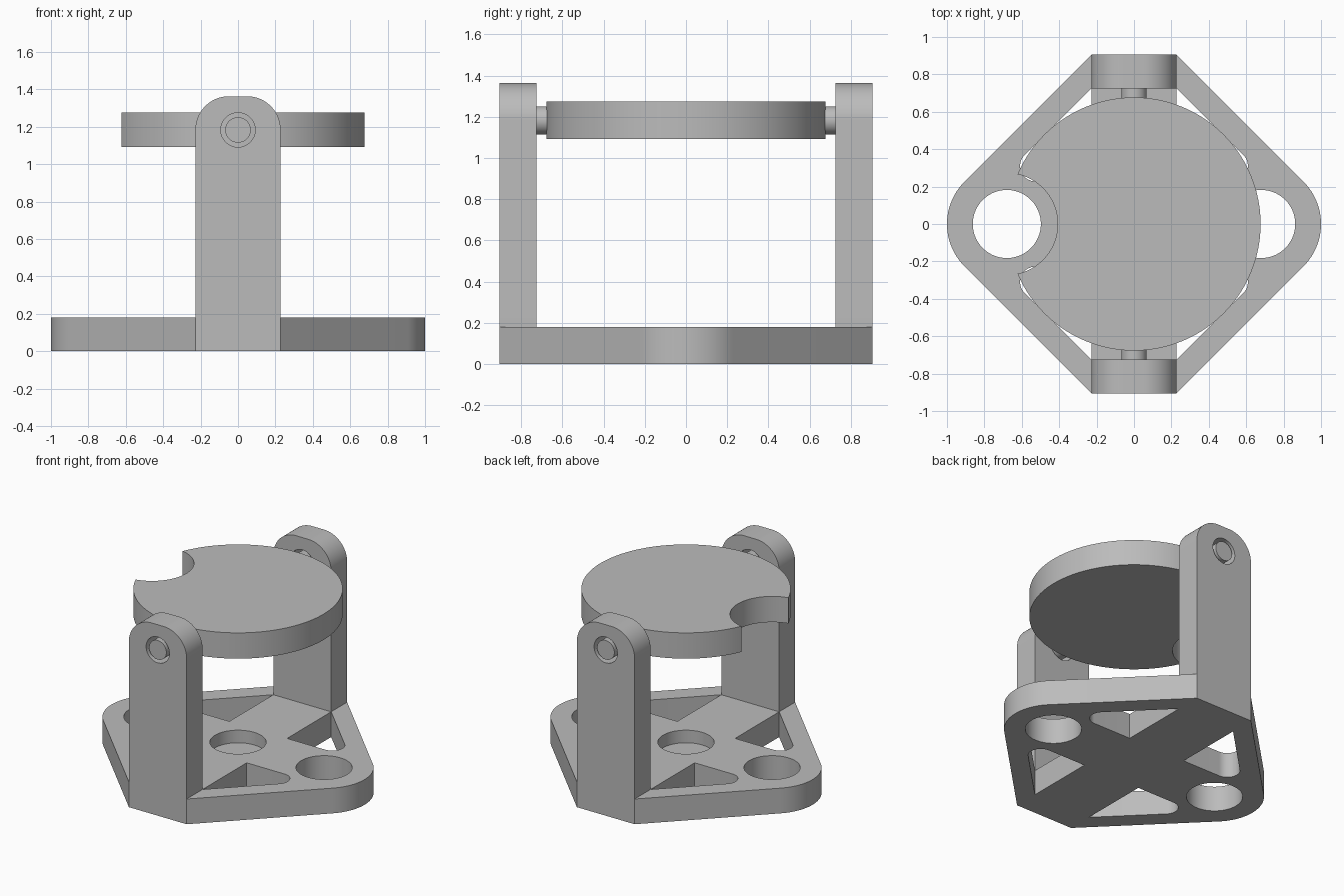
import bpy
import bmesh
from math import cos, sin, pi, radians
from mathutils import Matrix, Vector

cube = bpy.data.objects.get("Cube")
if cube:
    bpy.data.objects.remove(cube, do_unlink=True)

grey = bpy.data.materials.new("plain grey")
grey.use_nodes = True
colour = (0.5, 0.5, 0.5, 1)
grey.diffuse_color = colour
grey.node_tree.nodes["Principled BSDF"].inputs["Base Color"].default_value = colour

THICK = 0.18      # thickness of every plate
HALF = 0.228      # half width of posts and arms
EDGE = 0.905      # outer face of posts
INNER = 0.725     # inner face of posts
END = 0.68        # centre of rounded base ends
AXIS = 1.183      # height of the pivot axis


def arc(cx, cy, r, start, stop, steps):
    """Points on an arc, angles in degrees."""
    angles = [radians(start + (stop - start) * i / steps) for i in range(steps + 1)]
    return [(cx + r * cos(a), cy + r * sin(a)) for a in angles]


def circle(cx, cy, r, steps=96):
    return arc(cx, cy, r, 0, 360, steps)[:-1]


def prisms(name, parts):
    """One mesh object made of (outline, bottom, top) prisms."""
    bm = bmesh.new()
    for outline, z0, z1 in parts:
        face = bm.faces.new([bm.verts.new((x, y, z0)) for x, y in outline])
        out = bmesh.ops.extrude_face_region(bm, geom=[face])
        top = [v for v in out["geom"] if isinstance(v, bmesh.types.BMVert)]
        bmesh.ops.translate(bm, verts=top, vec=(0, 0, z1 - z0))
    bmesh.ops.recalc_face_normals(bm, faces=bm.faces)
    mesh = bpy.data.meshes.new(name)
    bm.to_mesh(mesh)
    bm.free()
    mesh.materials.append(grey)
    obj = bpy.data.objects.new(name, mesh)
    bpy.context.collection.objects.link(obj)
    return obj


def select(obj):
    bpy.ops.object.select_all(action="DESELECT")
    obj.select_set(True)
    bpy.context.view_layer.objects.active = obj


def cut(obj, parts):
    """Subtract prisms and drop the cutter."""
    cutter = prisms("cutter", parts)
    cutter.hide_render = True
    mod = obj.modifiers.new("cut", "BOOLEAN")
    mod.operation = "DIFFERENCE"
    mod.solver = "EXACT"
    mod.object = cutter
    select(obj)
    bpy.ops.object.modifier_apply(modifier=mod.name)
    bpy.data.objects.remove(cutter, do_unlink=True)


def smooth(obj):
    select(obj)
    bpy.ops.object.shade_smooth_by_angle(angle=radians(30))


# Base plate: diamond with flat front and back and rounded sides
round_end = EDGE - HALF
outline = (arc(END, 0, 1 - END, -45, 45, 24) + [(HALF, EDGE), (-HALF, EDGE)]
           + arc(-END, 0, 1 - END, 135, 225, 24) + [(-HALF, -EDGE), (HALF, -EDGE)])
base = prisms("base_plate", [(outline, 0, THICK)])

# Triangular window, rounded at the corner next to the side hole
r = 0.082
tip_x = INNER - r / (2 ** 0.5 - 1)
window = [(HALF, INNER), (HALF, HALF)] + arc(tip_x, HALF + r, r, -90, 45, 20)

# Side holes, blind centre pocket and four mirrored windows
cuts = [(circle(s * END, 0, 0.182), -0.1, 0.3) for s in (-1, 1)]
cuts.append((circle(0, 0, 0.182), THICK / 2, 0.3))
for sx in (-1, 1):
    for sy in (-1, 1):
        cuts.append(([(sx * x, sy * y) for x, y in window], -0.1, 0.3))
cut(base, cuts)
smooth(base)

# Posts with rounded shoulders, a pivot bore and a pin reaching the disc
shoulder = 0.18
profile = ([(-HALF, THICK), (HALF, THICK)]
           + arc(HALF - shoulder, AXIS, shoulder, 0, 90, 24)
           + arc(shoulder - HALF, AXIS, shoulder, 90, 180, 24))
for side, s in (("front", -1), ("back", 1)):
    # Upright profiles are drawn flat and then turned so depth runs along y
    turn = Matrix(((1, 0, 0, 0), (0, 0, s, 0), (0, 1, 0, 0), (0, 0, 0, 1)))
    post = prisms(side + "_post", [(profile, INNER, EDGE)])
    cut(post, [(circle(0, AXIS, 0.092, 64), 0.6, 1)])
    pin = prisms(side + "_pivot_pin", [(circle(0, AXIS, 0.068, 64), 0.6, EDGE)])
    for obj in (post, pin):
        obj.data.transform(turn)
        if turn.determinant() < 0:
            obj.data.flip_normals()
        smooth(obj)

# Tilting disc with a round bite on its right side
disc = prisms("tilting_disc", [(circle(0, 0, 0.677, 160), AXIS - 0.092, AXIS + 0.092)])
cut(disc, [(circle(-END, 0, 0.272), 1, 1.4)])
smooth(disc)
